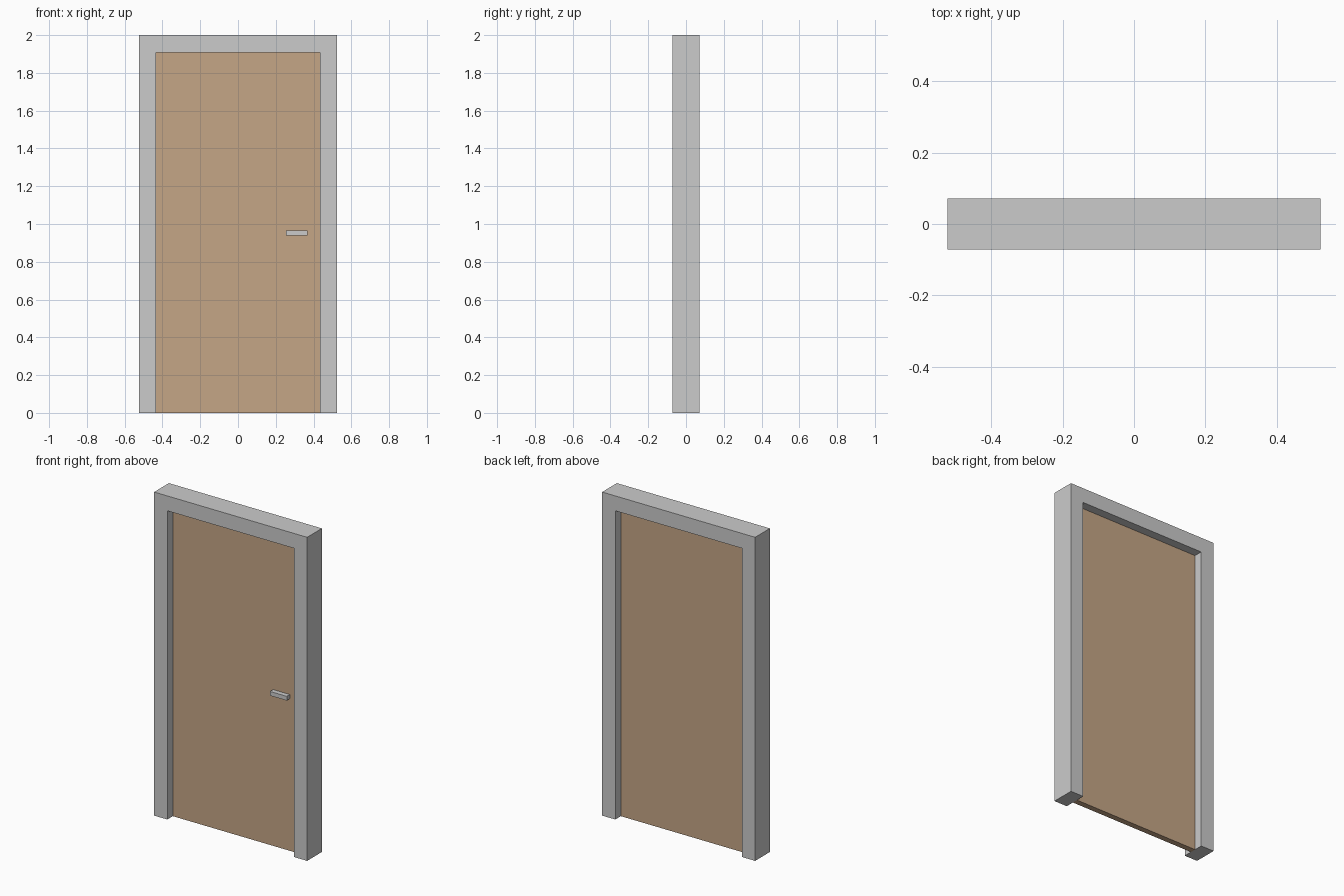
import bpy
import bmesh

if "Cube" in bpy.data.objects:
    bpy.data.objects.remove(bpy.data.objects["Cube"])

HALF_DEPTH = 0.072      # frame, along y
OUTER, INNER = 0.523, 0.433
HEIGHT, OPENING = 2.0, 1.908
PANEL_HALF = 0.018      # door leaf half thickness


def extruded(name, outline, y0, y1, material=None):
    """Solid from an x/z outline, extruded from y0 to y1."""
    bm = bmesh.new()
    face = bm.faces.new([bm.verts.new((x, y0, z)) for x, z in outline])
    ext = bmesh.ops.extrude_face_region(bm, geom=[face], use_keep_orig=True)
    moved = [e for e in ext["geom"] if isinstance(e, bmesh.types.BMVert)]
    bmesh.ops.translate(bm, verts=moved, vec=(0, y1 - y0, 0))
    bmesh.ops.recalc_face_normals(bm, faces=bm.faces)
    mesh = bpy.data.meshes.new(name)
    bm.to_mesh(mesh)
    bm.free()
    if material:
        mesh.materials.append(material)
    obj = bpy.data.objects.new(name, mesh)
    bpy.context.collection.objects.link(obj)
    return obj


def rect(x0, x1, z0, z1):
    return [(x0, z0), (x1, z0), (x1, z1), (x0, z1)]


wood = bpy.data.materials.new("wood")
wood.diffuse_color = (0.56, 0.38, 0.24, 1)
wood.use_nodes = True
wood.node_tree.nodes["Principled BSDF"].inputs["Base Color"].default_value = wood.diffuse_color

# Frame: one seamless arch of two jambs and a head, open at the floor
half = [(INNER, OPENING), (INNER, 0), (OUTER, 0), (OUTER, HEIGHT)]
extruded("door_frame", half + [(-x, z) for x, z in reversed(half)],
         -HALF_DEPTH, HALF_DEPTH)

# Door leaf recessed equally on both sides
extruded("door_panel", rect(-INNER, INNER, 0, OPENING),
         -PANEL_HALF, PANEL_HALF, wood)

# Handle bar on the front face only
extruded("door_handle", rect(0.253, 0.367, 0.94, 0.966), -0.048, -PANEL_HALF)
